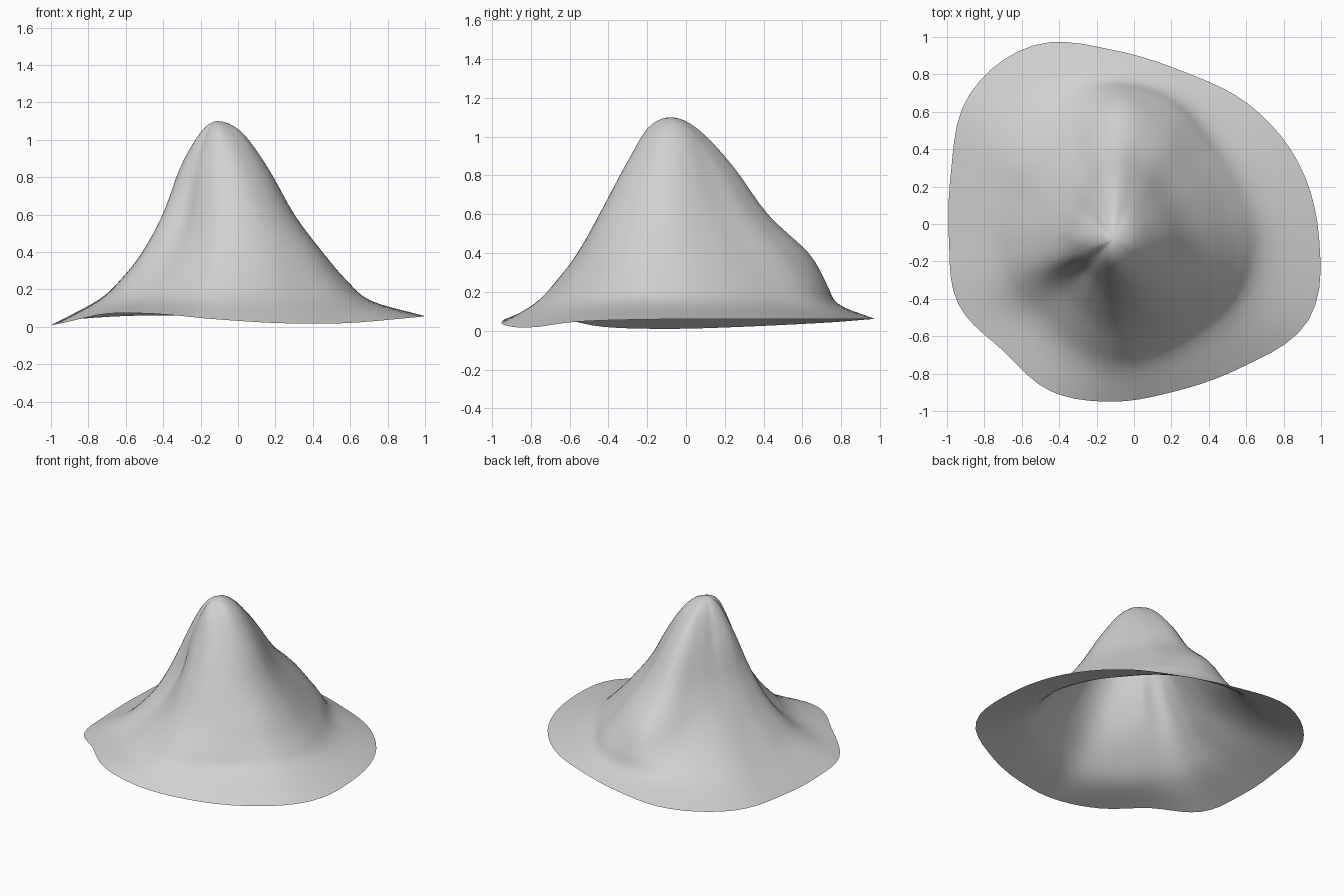
import bpy
import bmesh
import math
from mathutils import Vector

default_cube = bpy.data.objects.get("Cube")
if default_cube:
    bpy.data.objects.remove(default_cube, do_unlink=True)

SUMMIT = Vector((-0.11, -0.08, 1.1))
AROUND_STEPS = 5   # subdivisions between compass directions
DOWN_STEPS = 4     # subdivisions between contour levels

# Contour radii in hundredths around the summit, counter-clockwise from +x
contours = {
    1.04: [13, 13, 13, 13, 14, 11, 9, 9, 9, 9, 8, 10, 12, 12, 12, 13],
    0.85: [27, 26, 26, 29, 32, 24, 19, 19, 20, 19, 17, 19, 22, 25, 26, 27],
    0.60: [41, 39, 40, 46, 50, 37, 30, 28, 29, 30, 24, 28, 35, 39, 41, 42],
    0.40: [56, 54, 56, 65, 71, 53, 44, 40, 40, 41, 35, 39, 47, 50, 53, 57],
    0.25: [69, 67, 69, 77, 80, 71, 62, 53, 52, 53, 48, 52, 59, 60, 62, 68],
    0.14: [82, 80, 79, 84, 86, 88, 83, 69, 64, 66, 62, 66, 70, 68, 71, 80],
}
# Wavy hem: radius and height in hundredths
rim_radius = [110, 107, 102, 97, 101, 112, 109, 94, 88, 90, 84, 88, 87, 88, 97, 113]
rim_height = [6, 6, 6, 6, 6, 6, 4, 2, 1, 2, 7, 7, 4, 2, 2, 5]


def spline(a, b, c, d, t):
    """Smooth curve through b and c."""
    return b + 0.5 * t * (c - a + t * (2 * a - 5 * b + 4 * c - d
                                       + t * (3 * (b - c) + d - a)))


def closed_sample(values, index, t):
    """Sample a closed ring of values between two directions."""
    n = len(values)
    picks = [values[(index + k) % n] for k in (-1, 0, 1, 2)]
    return spline(*picks, t) / 100


def slope_profile(index, t):
    """Radius and height pairs from summit to hem in one direction."""
    points = [Vector((0, SUMMIT.z))]
    for height, ring in contours.items():
        points.append(Vector((closed_sample(ring, index, t), height)))
    hem = Vector((closed_sample(rim_radius, index, t),
                  max(0, closed_sample(rim_height, index, t))))
    points.append(hem)
    # Mirrored start keeps the summit round, extended end keeps the hem straight
    first = Vector((-points[1].x, points[1].y))
    padded = [first] + points + [2 * hem - points[-2]]
    result = []
    for i in range(len(points) - 1):
        for s in range(1, DOWN_STEPS + 1):
            result.append(spline(*padded[i:i + 4], s / DOWN_STEPS))
    return result


# Mountain surface, open underneath
bm = bmesh.new()
top = bm.verts.new(SUMMIT)
columns = []
directions = len(rim_radius)
for index in range(directions):
    for step in range(AROUND_STEPS):
        t = step / AROUND_STEPS
        angle = math.tau * (index + t) / directions
        outward = Vector((math.cos(angle), math.sin(angle)))
        column = []
        for radius, height in slope_profile(index, t):
            x = SUMMIT.x + outward.x * radius
            y = SUMMIT.y + outward.y * radius
            column.append(bm.verts.new((x, y, height)))
        columns.append(column)

for i, column in enumerate(columns):
    following = columns[(i + 1) % len(columns)]
    bm.faces.new((top, column[0], following[0]))
    for j in range(len(column) - 1):
        bm.faces.new((column[j], column[j + 1], following[j + 1], following[j]))

mesh = bpy.data.meshes.new("mountain")
bm.to_mesh(mesh)
bm.free()
mountain = bpy.data.objects.new("mountain", mesh)
bpy.context.collection.objects.link(mountain)

# Plain grey stone
stone = bpy.data.materials.new("light_grey_stone")
stone.use_nodes = True
grey = (0.64, 0.64, 0.64, 1)
stone.diffuse_color = grey
shader = next(n for n in stone.node_tree.nodes if n.type == "BSDF_PRINCIPLED")
shader.inputs["Base Color"].default_value = grey
mesh.materials.append(stone)
mesh.shade_smooth()
